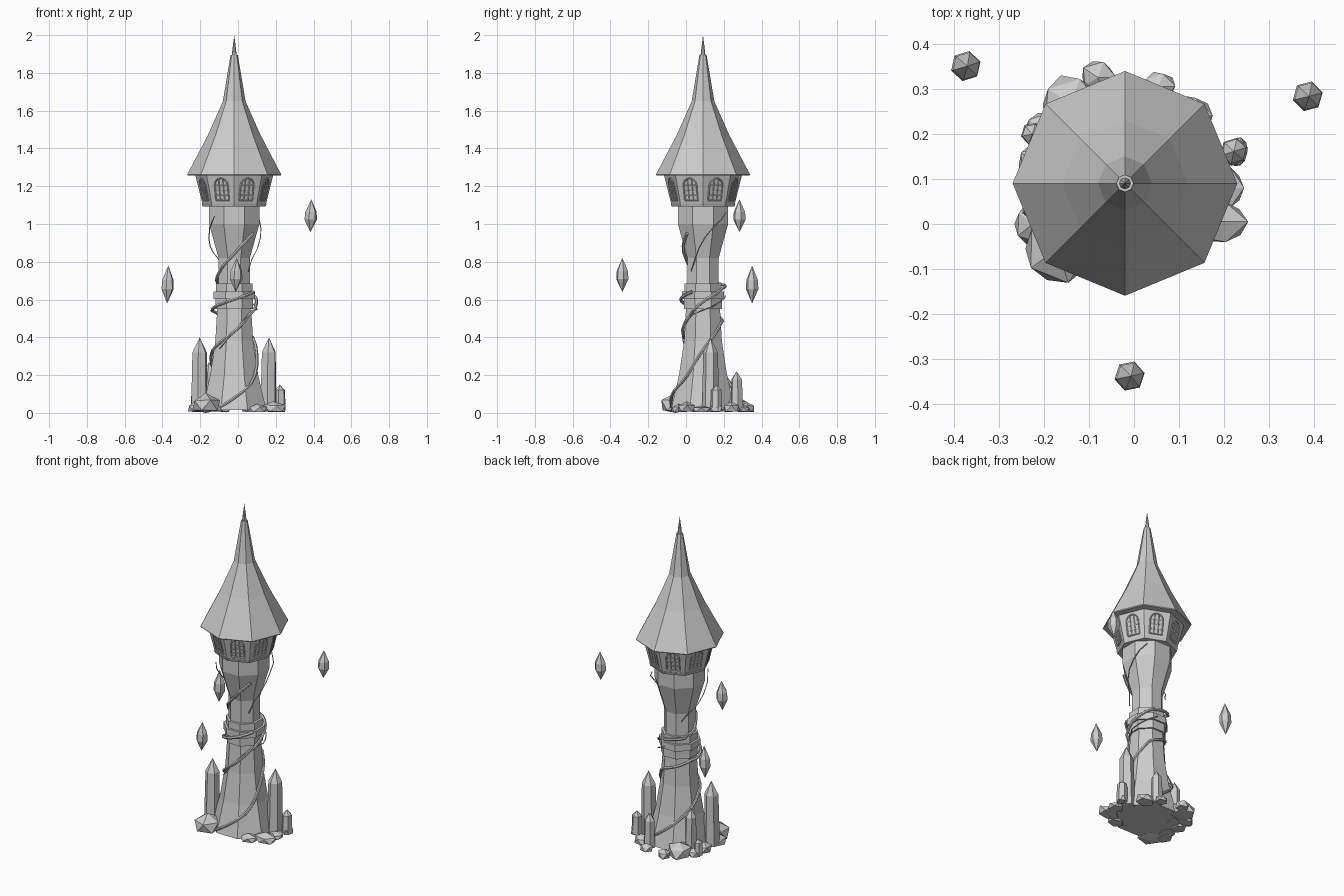
import bpy, bmesh, math, random
from mathutils import Vector

if "Cube" in bpy.data.objects:
    bpy.data.objects.remove(bpy.data.objects["Cube"])

random.seed(4)
CX, CY = -0.02, 0.09          # tower axis
C8 = math.cos(math.pi / 8)

stone = bpy.data.materials.new("grey stone")
stone.diffuse_color = (0.6, 0.6, 0.6, 1)
stone.use_nodes = True
stone.node_tree.nodes["Principled BSDF"].inputs["Base Color"].default_value = stone.diffuse_color


def finish(name, bm):
    bmesh.ops.recalc_face_normals(bm, faces=bm.faces)
    me = bpy.data.meshes.new(name)
    bm.to_mesh(me)
    bm.free()
    me.materials.append(stone)
    ob = bpy.data.objects.new(name, me)
    bpy.context.collection.objects.link(ob)
    return ob


def lathe(name, profile, sides=8, turn=0.0, at=(CX, CY), lean=(0, 0)):
    """Stack of polygon rings (z, radius); zero radius closes to a point."""
    bm = bmesh.new()
    rings = []
    z0 = profile[0][0]
    for z, r in profile:
        ox, oy = at[0] + lean[0] * (z - z0), at[1] + lean[1] * (z - z0)
        n = sides if r > 0 else 1
        rings.append([bm.verts.new((ox + r * math.cos(turn + 2 * math.pi * i / sides),
                                    oy + r * math.sin(turn + 2 * math.pi * i / sides), z))
                      for i in range(n)])
    for a, b in zip(rings, rings[1:]):
        for i in range(sides):
            j = (i + 1) % sides
            if len(a) == 1:
                bm.faces.new((a[0], b[j], b[i]))
            elif len(b) == 1:
                bm.faces.new((a[i], a[j], b[0]))
            else:
                bm.faces.new((a[i], a[j], b[j], b[i]))
    for ring in (rings[0], rings[-1]):
        if len(ring) > 2:
            bm.faces.new(ring)
    return finish(name, bm)


def tubes(name, paths, radius, res=1):
    """Thin round bars along polylines."""
    cu = bpy.data.curves.new(name, 'CURVE')
    cu.dimensions = '3D'
    cu.bevel_depth = radius
    cu.bevel_resolution = res
    cu.use_fill_caps = True
    for pts in paths:
        sp = cu.splines.new('POLY')
        sp.points.add(len(pts) - 1)
        for p, co in zip(sp.points, pts):
            p.co = (*co, 1)
    cu.materials.append(stone)
    ob = bpy.data.objects.new(name, cu)
    bpy.context.collection.objects.link(ob)
    bpy.ops.object.select_all(action='DESELECT')
    ob.select_set(True)
    bpy.context.view_layer.objects.active = ob
    bpy.ops.object.convert(target='MESH')
    for p in bpy.context.object.data.polygons:
        p.use_smooth = False


def sample(table, x):
    for (x0, y0), (x1, y1) in zip(table, table[1:]):
        if x <= x1:
            return y0 + (y1 - y0) * max(0, (x - x0) / (x1 - x0))
    return table[-1][1]


# Shaft and its three stone bands (half widths across flats)
shaft = [(0.015, .17), (.1, .15), (.2, .127), (.38, .1), (.55, .09),
         (.69, .083), (.82, .083), (1.0, .133), (1.1, .133)]
lathe("tower_shaft", [(z, r / C8) for z, r in shaft], turn=math.pi / 8)
for i, (z0, z1, r) in enumerate([(.55, .602, .1), (.602, .642, .11), (.642, .685, .097)]):
    lathe(f"shaft_band_{i}", [(z0, r / C8), (z1, r / C8)], turn=math.pi / 8)

# Upper room, its lower rim, roof and spike
lathe("upper_room", [(1.105, .168), (1.262, .207)])
lathe("room_rim", [(1.092, .166), (1.108, .172)])
lathe("roof", [(1.257, .247), (1.262, .249), (1.47, .14), (1.65, .06), (1.895, .019)])
lathe("roof_spike", [(1.89, .013), (1.93, .009), (2.0, 0)])

# Arched window frames with glazing bars, one on each room face
frames, bars = [], []
for k in range(8):
    a = math.pi / 8 + k * math.pi / 4
    n = Vector((math.cos(a), math.sin(a), 0))
    u = Vector((-n.y, n.x, 0))

    def on_wall(x, z):
        d = C8 * (.168 + (.207 - .168) * (z - 1.105) / .157)
        return Vector((CX, CY, z)) + n * d + u * x

    w, z0, z1 = .037, 1.125, 1.205
    arch = [(-w, z0), (-w, z1)]
    arch += [(-w * math.cos(math.pi * t / 8), z1 + w * math.sin(math.pi * t / 8)) for t in range(1, 8)]
    arch += [(w, z1), (w, z0), (-w, z0)]
    frames.append([on_wall(*p) for p in arch])
    for x in (-.012, .012):
        bars.append([on_wall(x, z0), on_wall(x, z1 + .033)])
    for z in (1.152, 1.179, z1):
        bars.append([on_wall(-w, z), on_wall(w, z)])
tubes("window_frames", frames, .004, 0)
tubes("window_bars", bars, .0022, 0)


# Vines winding up the shaft, given as (angle in degrees, height)
def vine(keys, gap, wobble=0.004):
    a0, a1 = keys[0][0], keys[-1][0]
    steps = int((a1 - a0) / 15)
    pts = []
    for i in range(steps + 1):
        a = a0 + (a1 - a0) * i / steps
        z = sample(keys, a)
        r = sample(shaft, z) / C8 + gap + random.uniform(0, wobble)
        if .54 < z < .69:
            r = max(r, .118 + gap)
        t = math.radians(a)
        pts.append((CX + r * math.cos(t), CY + r * math.sin(t), z))
    return pts


long_vine = [(50, .04), (180, .31), (270, .43), (360, .59), (420, .66),
             (540, .7), (630, .84), (680, .95)]
short_vine = [(-115, .03), (-45, .17), (0, .34), (60, .47), (160, .53), (270, .6), (330, .64)]
tubes("thick_vines", [vine(long_vine, 0), vine(short_vine, 0)], .0085)
tubes("thin_vines", [vine([(130, .78), (190, .9), (230, 1.04)], .008, .012),
                     vine([(-40, .75), (10, .95), (50, 1.06)], .008, .012),
                     vine([(230, .34), (300, .5), (380, .56), (440, .62)], .004)], .003, 0)

# Standing crystals: x, y, radius, height
for i, (x, y, r, h) in enumerate([(.16, .13, .045, .4), (-.205, .04, .046, .4),
                                  (.222, .16, .032, .15), (-.15, .17, .036, .27),
                                  (-.225, .2, .026, .11), (.06, .27, .034, .22)]):
    lathe(f"standing_crystal_{i}", [(.012, r), (h * .8, r * .88), (h, 0)], 6, .4 + i,
          (x, y), (.01 * math.cos(i), .01 * math.sin(i)))

# Floating crystals: centre and height span
for i, (x, y, z0, z1) in enumerate([(-.375, .35, .58, .78), (.383, .283, .957, 1.13),
                                    (-.012, -.337, .64, .82)]):
    h = z1 - z0
    lathe(f"floating_crystal_{i}", [(z0, 0), (z0 + h * .38, .034), (z0 + h * .62, .031), (z1, 0)],
          6, .3 + i, (x, y), (.03, 0))

# Rocks around the foot: centre x, y, half sizes x, y, top height
rocks = [(-.17, -.055, .085, .085, .1), (-.225, 0, .045, .05, .06), (.185, .005, .07, .055, .06),
         (.1, -.04, .055, .04, .045), (.2, .08, .045, .05, .04), (-.14, .265, .075, .07, .09),
         (-.08, .325, .042, .038, .055), (.055, .305, .04, .035, .045), (.12, .24, .06, .05, .06),
         (-.215, .13, .045, .05, .06), (.23, .16, .025, .035, .05), (-.2, .21, .045, .04, .05)]
for i, (x, y, sx, sy, top) in enumerate(rocks):
    bm = bmesh.new()
    bmesh.ops.create_icosphere(bm, subdivisions=1, radius=1)
    for v in bm.verts:
        v.co *= random.uniform(.92, 1.1)
        v.co = Vector((x + v.co.x * sx, y + v.co.y * sy, top * .4 + v.co.z * top * .6))
        v.co.z = max(v.co.z, 0.0 if i == 0 else .006)
    finish(f"foot_rock_{i}", bm)
